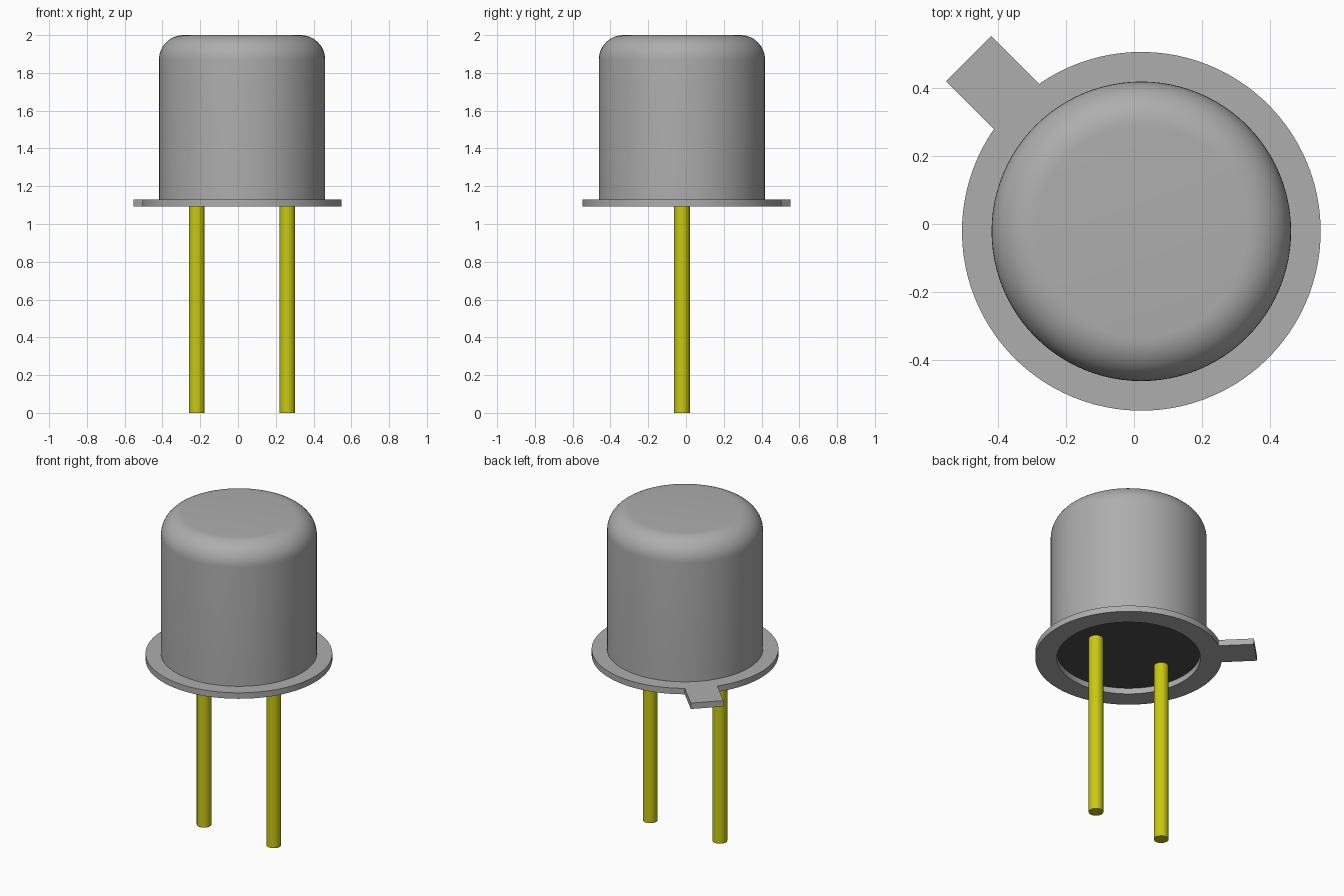
import bpy, bmesh, math
from mathutils import Matrix

cube = bpy.data.objects.get("Cube")
if cube:
    bpy.data.objects.remove(cube, do_unlink=True)

CX, CY = 0.0215, -0.0215            # axis of the can
CAN_R, FLANGE_R, HOLE_R = 0.44, 0.527, 0.405
FLANGE_Z, CAN_Z, TOP_Z = 1.093, 1.13, 2.0


def material(name, rgb):
    m = bpy.data.materials.new(name)
    m.use_nodes = True
    m.diffuse_color = (*rgb, 1)
    m.node_tree.nodes["Principled BSDF"].inputs["Base Color"].default_value = (*rgb, 1)
    return m


grey = material("grey metal", (0.42, 0.42, 0.42))
yellow = material("yellow metal", (0.58, 0.58, 0.006))
dark = material("dark base", (0.075, 0.075, 0.075))


def finish(name, bm, mat, loc=(CX, CY, 0), turn=0):
    bmesh.ops.recalc_face_normals(bm, faces=bm.faces[:])
    me = bpy.data.meshes.new(name)
    bm.to_mesh(me)
    bm.free()
    ob = bpy.data.objects.new(name, me)
    bpy.context.collection.objects.link(ob)
    me.materials.append(mat)
    ob.location = loc
    ob.rotation_euler.z = turn
    bpy.ops.object.select_all(action='DESELECT')
    bpy.context.view_layer.objects.active = ob
    ob.select_set(True)
    bpy.ops.object.shade_smooth_by_angle(angle=math.radians(30))
    return ob


def cylinder(name, r, z0, z1, mat, x=CX, seg=96):
    bm = bmesh.new()
    bmesh.ops.create_cone(bm, cap_ends=True, segments=seg, radius1=r, radius2=r,
                          depth=z1 - z0, matrix=Matrix.Translation((0, 0, (z0 + z1) / 2)))
    return finish(name, bm, mat, (x, CY, 0))


def bridge(bm, a, b):
    for i in range(len(a)):
        j = (i + 1) % len(a)
        bm.faces.new((a[i], a[j], b[j], b[i]))


# Can: lathed profile with a rounded top edge
FILLET = 0.13
profile = [(CAN_R, CAN_Z)]
for k in range(13):
    a = math.pi / 2 * k / 12
    profile.append((CAN_R - FILLET + FILLET * math.cos(a), TOP_Z - FILLET + FILLET * math.sin(a)))
bm = bmesh.new()
SEG = 96
rings = [[bm.verts.new((r * math.cos(math.tau * i / SEG), r * math.sin(math.tau * i / SEG), z))
          for i in range(SEG)] for r, z in profile]
for lower, upper in zip(rings, rings[1:]):
    bridge(bm, lower, upper)
bm.faces.new(rings[-1])
finish("can", bm, grey)

# Flange: flat ring whose outline runs out into a square-ended tab (along local +x)
TAB_HALF, TAB_END = 0.0935, 0.718
edge = math.asin(TAB_HALF / FLANGE_R)
outer, inner = [], []
for k in range(9):                   # tab end
    a = -edge + 2 * edge * k / 8
    outer.append((TAB_END, FLANGE_R * math.sin(a)))
    inner.append((HOLE_R * math.cos(a), HOLE_R * math.sin(a)))
for k in range(97):                  # round rim
    a = edge + (math.tau - 2 * edge) * k / 96
    outer.append((FLANGE_R * math.cos(a), FLANGE_R * math.sin(a)))
    inner.append((HOLE_R * math.cos(a), HOLE_R * math.sin(a)))
bm = bmesh.new()
loops = [[bm.verts.new((x, y, z)) for x, y in pts]
         for pts, z in ((outer, FLANGE_Z), (outer, CAN_Z), (inner, CAN_Z), (inner, FLANGE_Z))]
for i in range(4):
    bridge(bm, loops[i], loops[(i + 1) % 4])
bmesh.ops.remove_doubles(bm, verts=bm.verts[:], dist=1e-5)
finish("flange_with_tab", bm, grey, turn=math.radians(135))

# Recessed base seen through the flange opening
cylinder("base_disc", HOLE_R + 0.01, CAN_Z - 0.001, CAN_Z + 0.02, dark)

# Two leads
for side, name in ((-1, "right_lead"), (1, "left_lead")):
    cylinder(name, 0.0415, 0, CAN_Z + 0.01, yellow, x=CX + side * 0.24, seg=32)
